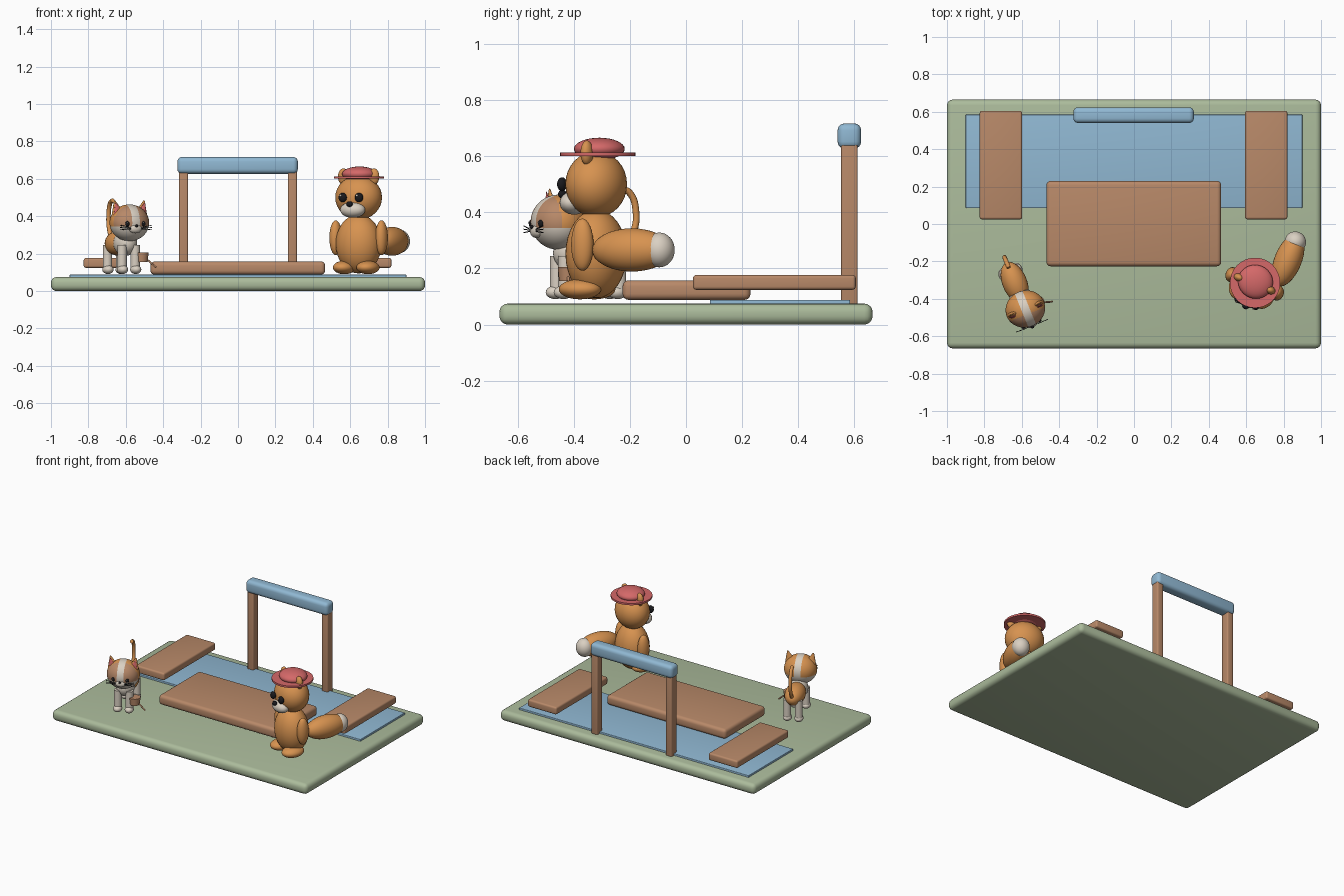
import bpy, bmesh
from math import radians
from mathutils import Matrix, Vector

cube = bpy.data.objects.get("Cube")
if cube:
    bpy.data.objects.remove(cube, do_unlink=True)


def material(name, rgb):
    m = bpy.data.materials.new(name)
    m.use_nodes = True
    m.diffuse_color = (*rgb, 1)
    m.node_tree.nodes["Principled BSDF"].inputs["Base Color"].default_value = (*rgb, 1)
    return m


GREEN = material("sage green", (.41, .50, .33))
BLUE = material("water blue", (.28, .48, .65))
BROWN = material("wood brown", (.48, .25, .14))
ORANGE = material("fur orange", (.68, .29, .08))
CREAM = material("cream white", (.70, .63, .54))
CORAL = material("coral red", (.66, .14, .14))
BLACK = material("black", (.01, .01, .012))


def finish(name, bm, mats, frame=Matrix()):
    mesh = bpy.data.meshes.new(name)
    bm.transform(frame)
    bm.to_mesh(mesh)
    bm.free()
    for m in mats:
        mesh.materials.append(m)
    ob = bpy.data.objects.new(name, mesh)
    bpy.context.collection.objects.link(ob)
    bpy.ops.object.select_all(action="DESELECT")
    ob.select_set(True)
    bpy.context.view_layer.objects.active = ob
    bpy.ops.object.shade_smooth_by_angle(angle=radians(40))
    return ob


def place(loc, scale, tilt=0):
    return Matrix.Translation(loc) @ Matrix.Rotation(radians(tilt), 4, "Y") @ Matrix.Diagonal((*scale, 1))


def box(name, lo, hi, mat, bevel):
    lo, hi = Vector(lo), Vector(hi)
    bm = bmesh.new()
    bmesh.ops.create_cube(bm, size=1, matrix=place((lo + hi) / 2, hi - lo))
    bmesh.ops.bevel(bm, geom=bm.edges[:], offset=bevel, segments=4, profile=.5, affect="EDGES")
    return finish(name, bm, [mat])


def ball(name, loc, radii, mat, frame, tilt=0, segs=32):
    bm = bmesh.new()
    bmesh.ops.create_uvsphere(bm, u_segments=segs, v_segments=segs // 2, radius=1,
                              matrix=place(loc, radii, tilt))
    return finish(name, bm, [mat], frame)


def cone(name, loc, r1, r2, depth, mat, frame, flat=1, tilt=0, segs=32):
    bm = bmesh.new()
    bmesh.ops.create_cone(bm, cap_ends=True, segments=segs, radius1=r1, radius2=r2, depth=depth,
                          matrix=place(loc, (1, flat, 1), tilt))
    return finish(name, bm, [mat], frame)


def tube(name, points, radius, mat, frame):
    curve = bpy.data.curves.new(name, "CURVE")
    curve.dimensions = "3D"
    curve.bevel_depth = radius
    curve.bevel_resolution = 3
    curve.use_fill_caps = True
    spline = curve.splines.new("BEZIER")
    spline.bezier_points.add(len(points) - 1)
    for bp, p in zip(spline.bezier_points, points):
        bp.co = frame @ Vector(p)
        bp.handle_left_type = bp.handle_right_type = "AUTO"
    curve.materials.append(mat)
    ob = bpy.data.objects.new(name, curve)
    bpy.context.collection.objects.link(ob)
    return ob


SIDES = (("left", 1), ("right", -1))

# Ground, pond, dock, side planks and gate
box("ground_slab", (-1, -.665, 0), (1, .665, .075), GREEN, .03)
box("pond", (-.9, .085, .06), (.9, .585, .088), BLUE, .004)
box("dock", (-.468, -.226, .088), (.466, .23, .158), BROWN, .022)
box("left_plank", (.594, .025, .124), (.82, .605, .177), BROWN, .012)
box("right_plank", (-.825, .025, .124), (-.598, .605, .177), BROWN, .012)
for side, s in SIDES:
    box(side + "_post", (s * .291 - .024, .553, .07), (s * .291 + .024, .612, .65), BROWN, .008)
box("gate_beam", (-.324, .54, .627), (.32, .624, .717), BLUE, .025)

# Bushy-tailed animal with a hat, turned a little to its right
fox = Matrix.Translation((.645, -.32, 0)) @ Matrix.Rotation(radians(-22), 4, "Z")
ball("fox_body", (0, 0, .252), (.125, .107, .158), ORANGE, fox)
ball("fox_head", (0, 0, .5), (.128, .107, .118), ORANGE, fox)
ball("fox_muzzle", (0, -.085, .434), (.07, .048, .042), CREAM, fox)
ball("fox_nose", (0, -.13, .465), (.018, .015, .015), BLACK, fox)
for side, s in SIDES:
    ball("fox_%s_eye" % side, (s * .047, -.112, .5), (.023, .017, .025), BLACK, fox)
    ball("fox_%s_eye_glint" % side, (s * .047 - .006, -.126, .51), (.006, .005, .006), CREAM, fox, 0, 16)
    ball("fox_%s_ear" % side, (s * .088, 0, .612), (.03, .022, .044), ORANGE, fox)
    ball("fox_%s_arm" % side, (s * .132, 0, .285), (.033, .041, .093), ORANGE, fox)
    ball("fox_%s_foot" % side, (s * .068, -.035, .126), (.059, .078, .036), ORANGE, fox)
ball("fox_tail", (.118, .185, .266), (.073, .15, .077), ORANGE, fox)
ball("fox_tail_tip", (.118, .29, .266), (.057, .055, .062), CREAM, fox)
cone("hat_brim", (0, .006, .607), .134, .134, .013, CORAL, fox, segs=48)
ball("hat_crown", (0, .012, .626), (.094, .09, .04), CORAL, fox)

# Cat, turned a little to its left
cat = Matrix.Translation((-.625, -.345, 0)) @ Matrix.Rotation(radians(22), 4, "Z")
ball("cat_body", (0, .035, .255), (.066, .115, .066), ORANGE, cat)
ball("cat_chest", (0, -.06, .255), (.062, .075, .067), CREAM, cat)
for side, s in SIDES:
    for end, y in (("front", -.108), ("back", .1)):
        cone("cat_%s_%s_leg" % (end, side), (s * .038, y, .18), .025, .025, .13, CREAM, cat)
        ball("cat_%s_%s_paw" % (end, side), (s * .038, y - .006, .115), (.029, .036, .024), CREAM, cat)

# Cat head: pale chin and centre stripe, brown face mask, orange elsewhere
HEAD_Y, HEAD_Z = -.118, .365
bm = bmesh.new()
bmesh.ops.create_uvsphere(bm, u_segments=64, v_segments=40, radius=1,
                          matrix=place((0, HEAD_Y, HEAD_Z), (.107, .098, .098)))
for x in (-.022, .022):
    bmesh.ops.bisect_plane(bm, geom=bm.verts[:] + bm.edges[:] + bm.faces[:],
                           plane_co=(x, 0, 0), plane_no=(1, 0, 0))
bmesh.ops.bisect_plane(bm, geom=bm.verts[:] + bm.edges[:] + bm.faces[:],
                       plane_co=(0, 0, .345), plane_no=(0, 0, 1))
for f in bm.faces:
    c = f.calc_center_median()
    if abs(c.x) < .022 or c.z < .345:
        f.material_index = 1
    elif c.y < HEAD_Y - .03:
        f.material_index = 2
finish("cat_head", bm, [ORANGE, CREAM, BROWN], cat)

ball("cat_muzzle", (0, HEAD_Y - .085, .333), (.036, .02, .024), CREAM, cat)
ball("cat_nose", (0, HEAD_Y - .104, .348), (.009, .007, .007), BLACK, cat, 0, 16)
for side, s in SIDES:
    ball("cat_%s_eye" % side, (s * .045, HEAD_Y - .086, .36), (.013, .009, .014), BLACK, cat, 0, 16)
    ball("cat_%s_eye_glint" % side, (s * .045 - .003, HEAD_Y - .095, .365), (.003, .002, .003), CREAM, cat, 0, 8)
    cone("cat_%s_ear" % side, (s * .076, HEAD_Y, .447), .036, .004, .075, ORANGE, cat, .5, s * 14)
    cone("cat_%s_inner_ear" % side, (s * .077, HEAD_Y - .012, .445), .025, .002, .058, CORAL, cat, .4, s * 14)
    for i in range(3):
        tube("cat_%s_whisker_%d" % (side, i), [(s * .03, HEAD_Y - .098, .34 - i * .004),
             (s * .092, HEAD_Y - .096, .352 - i * .012)], .0018, BLACK, cat)
tube("cat_tail", [(0, .13, .27), (0, .17, .33), (0, .18, .4), (0, .155, .47), (0, .12, .485)],
     .012, ORANGE, cat)

# Small pot with a handle stick beside the cat
still = Matrix()
cone("pot", (-.515, -.42, .18), .032, .037, .05, BROWN, still)
tube("pot_stick", [(-.49, -.42, .172), (-.437, -.415, .126)], .005, BROWN, still)
